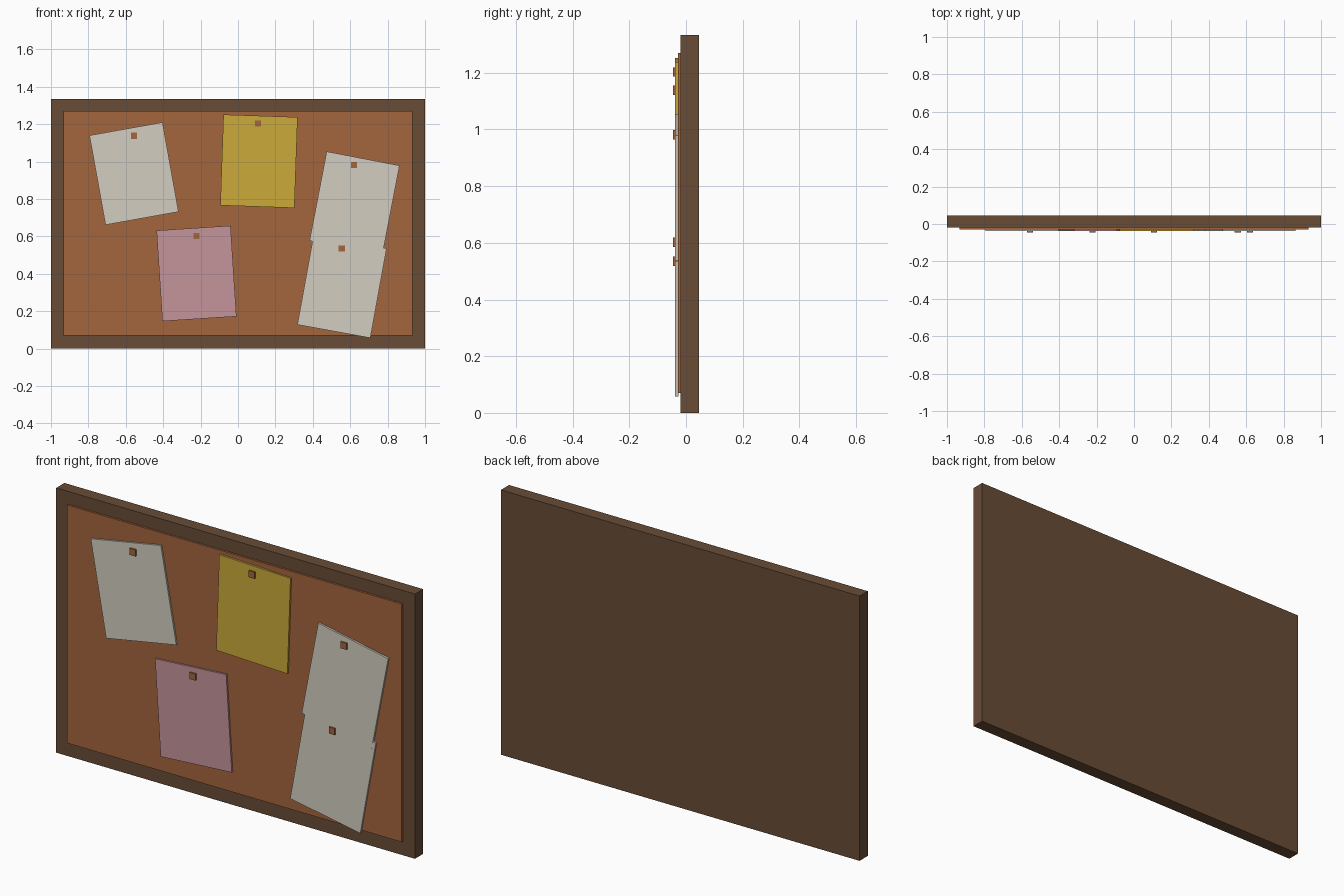
import bpy, math

if "Cube" in bpy.data.objects:
    bpy.data.objects.remove(bpy.data.objects["Cube"])


def material(name, rgb):
    def linear(v):
        v /= 255
        return v / 12.92 if v <= 0.04045 else ((v + 0.055) / 1.055) ** 2.4
    m = bpy.data.materials.new(name)
    m.diffuse_color = (*[linear(c) for c in rgb], 1)
    m.use_nodes = True
    m.node_tree.nodes["Principled BSDF"].inputs["Base Color"].default_value = m.diffuse_color
    return m


def box(name, x, z, w, h, y0, y1, mat, angle=0):
    """Upright plate centred at x, z, spanning y0..y1, turned anticlockwise seen from the front."""
    bpy.ops.mesh.primitive_cube_add(size=1, location=(x, (y0 + y1) / 2, z),
                                    rotation=(0, -math.radians(angle), 0))
    o = bpy.context.object
    o.name = name
    o.scale = (w, y1 - y0, h)
    o.data.materials.append(mat)
    return o


wood = material("dark wood", (104, 76, 54))
cork = material("cork brown", (163, 101, 61))
white = material("off white paper", (210, 206, 193))
yellow = material("yellow paper", (204, 170, 58))
pink = material("pink paper", (197, 149, 156))

# Backing board and raised cork panel
box("frame_board", 0, 0.667, 2.0, 1.334, -0.019, 0.046, wood)
box("cork_panel", 0, 0.67, 1.866, 1.2, -0.029, -0.015, cork)

# Notes: name, centre x, centre z, angle, colour, front y, pin x, pin z
notes = [
    ("left_note", -0.556, 0.936, 10.2, white, -0.038, -0.556, 1.138),
    ("yellow_note", 0.112, 1.002, -2, yellow, -0.038, 0.107, 1.203),
    ("pink_note", -0.222, 0.402, 3.7, pink, -0.038, -0.222, 0.602),
    ("upper_right_note", 0.623, 0.778, -10.9, white, -0.0385, 0.62, 0.982),
    ("lower_right_note", 0.556, 0.332, -10.3, white, -0.038, 0.555, 0.535),
]
for name, x, z, angle, mat, y, px, pz in notes:
    box(name, x, z, 0.397, 0.486, y, -0.027, mat, angle)
    box(name + "_pin", px, pz, 0.033, 0.033, -0.046, -0.036, cork)
